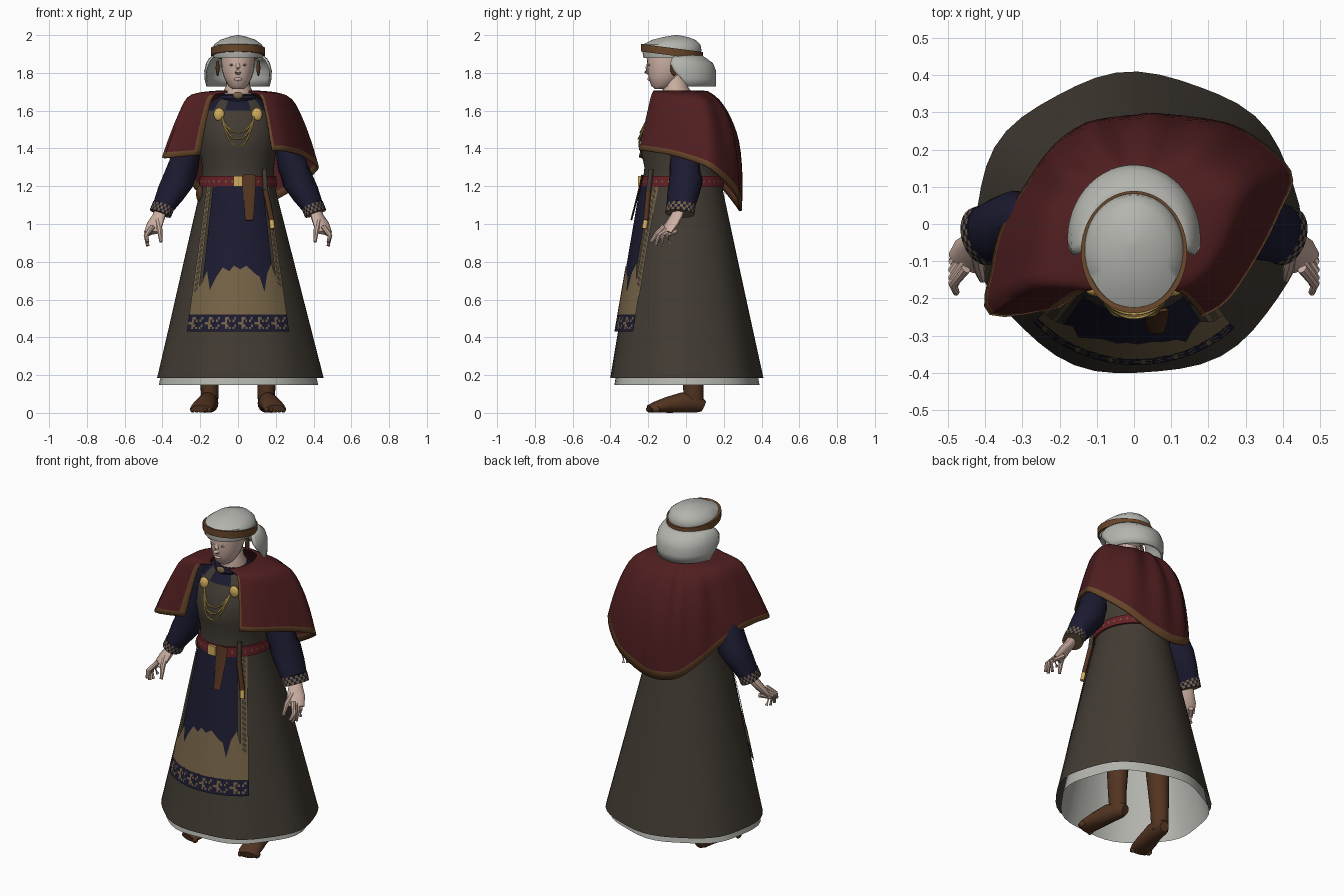
import bpy, bmesh
from math import sin, cos, pi, sqrt, radians
from mathutils import Vector

if "Cube" in bpy.data.objects:
    bpy.data.objects.remove(bpy.data.objects["Cube"])


def material(name, r, g, b):
    m = bpy.data.materials.new(name)
    m.use_nodes = True
    m.diffuse_color = (r, g, b, 1)
    m.node_tree.nodes["Principled BSDF"].inputs["Base Color"].default_value = (r, g, b, 1)
    return m


WOOL = material("grey brown wool", .054, .044, .033)
NAVY = material("navy linen", .0115, .011, .031)
RED = material("dark red wool", .08, .013, .014)
TRIM = material("brown trim", .14, .062, .023)
TAN = material("tan embroidery", .18, .125, .062)
WHITE = material("white linen", .46, .46, .43)
SKIN = material("skin", .62, .44, .37)
GOLD = material("gold", .64, .42, .11)
BELT = material("belt red", .13, .015, .019)
LEATHER = material("leather", .085, .034, .015)


def grid(name, rows, mats, rule=None, closed=True, caps=False, thick=0):
    """Skin a list of point rows; rule(i, j) picks the material slot."""
    bm = bmesh.new()
    vs = [[bm.verts.new(p) for p in row] for row in rows]
    n = len(rows[0])
    for i in range(len(rows) - 1):
        for j in range(n if closed else n - 1):
            k = (j + 1) % n
            f = bm.faces.new((vs[i][j], vs[i][k], vs[i + 1][k], vs[i + 1][j]))
            f.material_index = rule(i, j) if rule else 0
    if caps:
        bm.faces.new(vs[0])
        bm.faces.new(vs[-1]).material_index = len(mats) - 1
    bmesh.ops.recalc_face_normals(bm, faces=bm.faces)
    me = bpy.data.meshes.new(name)
    bm.to_mesh(me)
    bm.free()
    for m in mats:
        me.materials.append(m)
    me.polygons.foreach_set("use_smooth", [True] * len(me.polygons))
    me.set_sharp_from_angle(angle=radians(40))
    ob = bpy.data.objects.new(name, me)
    bpy.context.collection.objects.link(ob)
    if thick:
        mod = ob.modifiers.new("thickness", "SOLIDIFY")
        mod.thickness, mod.offset = thick, 0
    return ob


def ring(z, cx, cy, rx, ry, n=48, fold=0):
    pts = []
    for k in range(n):
        a = 2 * pi * k / n
        w = 1 + fold * cos(7 * a + 1)
        pts.append((cx + rx * w * cos(a), cy + ry * w * sin(a), z))
    return pts


def tube(name, pts, radii, mats, sides=12, rule=None):
    """Closed sleeve along a path; each radius is (sideways, upright)."""
    pts = [Vector(p) for p in pts]
    rows = []
    for i, p in enumerate(pts):
        t = pts[min(i + 1, len(pts) - 1)] - pts[max(i - 1, 0)]
        q = t.to_track_quat('Z', 'Y')
        r = radii[i] if isinstance(radii, list) else (radii, radii)
        rows.append([p + q @ Vector((r[0] * cos(2 * pi * k / sides), r[1] * sin(2 * pi * k / sides), 0))
                     for k in range(sides)])
    return grid(name, rows, mats, rule, caps=True)


def ball(name, c, r, mat):
    rows = [ring(c[2] - r[2] * cos(a), c[0], c[1], r[0] * sin(a), r[1] * sin(a), 16)
            for a in [pi * (k + .1) / 9.2 for k in range(10)]]
    return grid(name, rows, [mat], caps=True)


def box(name, c, size, mat):
    bpy.ops.mesh.primitive_cube_add(size=1, location=c, scale=size)
    bpy.context.object.name = name
    bpy.context.object.data.materials.append(mat)


# Dress body: z, centre x, centre y, half width, half depth
BODY = [(.185, .01, 0, .44, .405), (1.18, 0, -.02, .2, .215), (1.23, 0, -.02, .193, .208),
        (1.30, 0, -.03, .19, .19), (1.38, 0, -.042, .2, .195), (1.45, 0, -.05, .205, .193),
        (1.53, 0, -.04, .205, .18), (1.60, 0, -.03, .185, .155), (1.65, 0, -.03, .14, .12),
        (1.69, 0, -.04, .07, .07)]


def body(z):
    for a, b in zip(BODY, BODY[1:]):
        if z <= b[0]:
            t = (z - a[0]) / (b[0] - a[0])
            return [p + (q - p) * t for p, q in zip(a, b)]
    return list(BODY[-1])


def front(x, z, off=0):
    _, cx, cy, rx, ry = body(z)
    return Vector((x, cy - off - ry * sqrt(max(0, 1 - ((x - cx) / rx) ** 2)), z))


# Dress with shoulder straps over a navy undertunic
levels = [.185 + .995 * k / 8 for k in range(8)] + [b[0] for b in BODY[1:]]
grid("dress", [ring(*body(z), fold=.018 * max(0, 1 - z)) for z in levels], [WOOL, NAVY],
     lambda i, j: int(levels[i] > 1.59 and j not in (30, 31, 32, 39, 40, 41)))
grid("underskirt", [ring(.147, 0, 0, .42, .383, fold=.02), ring(.6, 0, 0, .325, .305),
                    ring(1.1, 0, -.02, .19, .19), ring(1.11, 0, -.02, .02, .02)], [WHITE])


# Apron plates following the skirt front
def panel(name, us, low, high, rows, mats, rule=None, off=.012):
    def point(u, t):
        z = low(u) + (high(u) - low(u)) * t
        return front(u * (.165 + (1.2 - z) * .137), z, off)
    grid(name, [[point(u, k / rows) for u in us] for k in range(rows + 1)], mats, rule, closed=False)


def span(a, b, n):
    return [a + (b - a) * k / n for k in range(n + 1)]


ZIG = [(-1, .64), (-.93, .64), (-.82, .69), (-.72, .75), (-.62, .65), (-.5, .72), (-.36, .77), (-.2, .75),
       (-.1, .78), (.05, .76), (.2, .78), (.38, .74), (.5, .72), (.58, .64), (.68, .74), (.8, .79), (.9, .68), (1, .66)]
ztop = dict(ZIG)
panel("apron", span(-.8, .8, 20), lambda u: .53, lambda u: 1.2, 10, [NAVY])
panel("apron_lower", [u for u, _ in ZIG], lambda u: .52, lambda u: ztop[u], 4, [TAN], off=.016)
panel("apron_hem_band", span(-1, 1, 54), lambda u: .43, lambda u: .52, 7, [NAVY, TAN],
      lambda i, j: int(0 < i < 6 and (i * j + j // 3 + i) % 3 == 0), off=.016)
for s in (1, -1):
    panel("apron_side_strip", span(s * .86, s, 4), lambda u: .62, lambda u: 1.2, 60, [WOOL, TAN],
          lambda i, j: int(j in (0, 3) or (i + j) % 3 == 0))

# Studded belt with buckle, hanging end, knife and pouch
grid("belt", [ring(z, 0, -.02, .197 + o, .212 + o, 144) for z, o in
              ((1.195, -.01), (1.197, .01), (1.221, .008), (1.231, .007), (1.253, .004), (1.255, -.015))],
     [BELT, TAN], lambda i, j: int(i == 2 and j % 4 == 0))
box("buckle", (0, -.246, 1.226), (.05, .014, .056), GOLD)
tube("belt_end", [front(.06, z, .016 + (1.26 - z) * .08) for z in (1.26, 1.2, 1.1, 1.02)],
     [(.034, .006), (.034, .006), (.028, .005), (.022, .005)], [LEATHER], 8)
tube("knife_handle", [front(.14, 1.29, .025), front(.145, 1.18, .03)], .013, [WOOL])
tube("knife_sheath", [front(.145, 1.18, .03), front(.178, 1.02, .03)], .014, [LEATHER])
tube("sheath_tip", [front(.178, 1.02, .03), front(.183, .975, .03)], .013, [GOLD])
ball("pouch", (-.2, -.07, 1.16), (.022, .04, .045), LEATHER)

# Brooches, chains and neck clasp
for s in (1, -1):
    ball("oval_brooch", front(.1 * s, 1.58, .008), (.029, .016, .035), GOLD)
for drop in (.08, .115, .155):
    tube("chain", [front(.085 * u, 1.565 - drop * (1 - abs(u) ** 2.5), .009) for u in span(-1, 1, 16)],
         .0045, [GOLD], 6)
ball("neck_clasp", (0, -.165, 1.68), (.028, .014, .02), TAN)
tube("neckline", [(.08 * cos(a), -.05 - .085 * sin(a), 1.665) for a in span(0, pi, 12)], .022, [NAVY], 8)

# Cape: hem path from one front corner around the back to the other
HEM = [(-.2, -.22, 1.365), (-.385, -.24, 1.35), (-.38, -.12, 1.355), (-.35, 0, 1.34), (-.29, .1, 1.27),
       (-.22, .2, 1.18), (-.13, .265, 1.1), (0, .288, 1.07), (.14, .285, 1.1), (.29, .25, 1.18),
       (.418, .14, 1.285), (.39, .04, 1.33), (.33, -.08, 1.365), (.25, -.2, 1.385), (.18, -.245, 1.39)]
# Outward share and drop share from neck to hem, over the shoulder and down the back
SHOULDER = [(0, 0), (.33, .025), (.56, .1), (.72, .36), (.87, .68), (1, 1)]
BACK = [(0, 0), (.3, .07), (.6, .21), (.86, .42), (.98, .7), (1, 1)]


def spline(path, t):
    i = min(int(t), len(path) - 2)
    f = t - i
    a, b, c, d = (Vector(path[min(max(i + k, 0), len(path) - 1)]) for k in (-1, 0, 1, 2))
    return b + (c - a) * (f / 2) + (a * 2 - b * 5 + c * 4 - d) * (f * f / 2) + (b * 3 - a - c * 3 + d) * (f ** 3 / 2)


def cape_point(j, s):
    end, a = spline(HEM, j / 4), radians(150) * (j / 28 - 1)
    top = Vector((.11 * sin(a), -.04 + .15 * cos(a), 1.7))
    out, drop = spline(SHOULDER, s * 5).lerp(spline(BACK, s * 5), max(0, cos(a)) ** 2)
    p = top.lerp(end, out)
    p.z = top.z + (end.z - top.z) * drop
    # the front edges lean forward steadily
    p.y = top.y + (end.y - top.y) * (out + (drop - out) * max(0, -cos(a)))
    fold = .012 * sin(a * 13) * sin(pi * s) * max(0, cos(a))
    return p + Vector((sin(a), cos(a), 0)) * fold


ROWS = 15
grid("cape", [[cape_point(j, i / ROWS) for j in range(57)] for i in range(ROWS + 1)], [RED, TRIM],
     lambda i, j: int(i == ROWS - 1 or (j in (0, 55) and i > 4)), closed=False, thick=.012)

# Arms, hands, legs and feet, mirrored
for s in (1, -1):
    def side(*pts):
        return [(s * x, y, z) for x, y, z in pts]

    tube("sleeve", side((.16, -.025, 1.6), (.215, -.02, 1.52), (.26, -.02, 1.41), (.288, -.008, 1.31), (.317, 0, 1.23),
                        (.358, -.015, 1.16), (.394, -.028, 1.095)),
         [(.05, .05), (.06, .06), (.057, .067), (.08, .08), (.09, .084), (.086, .072), (.078, .056)], [NAVY], 20)
    tube("cuff", side((.393, -.027, 1.1), (.399, -.029, 1.085), (.405, -.031, 1.07), (.411, -.033, 1.055)),
         [(.08, .057)] * 4, [NAVY, TAN], 32, lambda i, j: (i + j) % 2)
    tube("palm", side((.4, -.03, 1.09), (.42, -.05, 1.04), (.44, -.075, 1.0), (.46, -.105, .955)),
         [(.034, .028), (.04, .026), (.05, .024), (.046, .016)], [SKIN])
    for k, (y, z) in enumerate(((-.185, .905), (-.16, .885), (-.125, .882), (-.085, .895))):
        tube("finger", side((.452, -.12 + k * .022, .985 - k * .008), (.487, y * .6 - .05, .94), (.478, y, z)),
             [(.014, .014), (.013, .013), (.009, .009)], [SKIN], 8)
    tube("thumb", side((.425, -.08, 1.02), (.415, -.125, .97), (.408, -.15, .905)),
         [(.018, .016), (.015, .014), (.009, .009)], [SKIN], 8)
    grid("leg", [ring(z, s * x, y, rx, ry, 20) for z, x, y, rx, ry in (
        (.03, .148, .045, .042, .045), (.09, .15, .04, .046, .052), (.16, .151, .037, .048, .055),
        (.45, .14, .03, .065, .07), (.9, .12, 0, .085, .085))], [LEATHER], caps=True)
    tube("foot", side((.14, .092, .035), (.147, .06, .05), (.16, -.02, .055), (.178, -.1, .042), (.19, -.165, .03),
                      (.197, -.195, .022)),
         [(.026, .03), (.044, .05), (.05, .054), (.058, .042), (.06, .029), (.052, .02)], [LEATHER], 16)
    for k in range(5):
        ball("toe", (s * (.152 + k * .022), -.19 + k * .008, .019), (.014, .022, .018), LEATHER)
    # Face side details
    ball("eye", (s * .034, -.196, 1.842), (.012, .007, .005), WHITE)
    ball("pupil", (s * .034, -.201, 1.842), (.004, .003, .004), LEATHER)
    ball("hair_braid", (s * .108, -.065, 1.825), (.01, .018, .042), LEATHER)

# Head and neck
grid("head", [ring(1.715, 0, -.135, .03, .03, 24), ring(1.732, 0, -.125, .052, .06, 24),
              ring(1.775, 0, -.11, .074, .088, 24), ring(1.82, 0, -.1, .086, .104, 24),
              ring(1.88, 0, -.09, .09, .118, 24), ring(1.93, 0, -.08, .09, .12, 24)], [SKIN], caps=True)
grid("neck", [ring(z, 0, y, r, r, 20) for z, y, r in ((1.6, -.04, .07), (1.7, -.05, .078), (1.73, -.055, .064),
                                                      (1.8, -.06, .06))], [SKIN], caps=True)
tube("nose", [(0, -.198, 1.855), (0, -.206, 1.825), (0, -.212, 1.806), (0, -.198, 1.795)],
     [(.01, .006), (.012, .01), (.016, .011), (.012, .006)], [SKIN], 10)
ball("lips", (0, -.194, 1.767), (.022, .01, .009), SKIN)

# Headcloth: cap, hanging veil below the band, and band
grid("cap", [ring(*r) for r in ((1.88, 0, -.075, .128, .15), (1.92, 0, -.075, .136, .157),
     (1.95, 0, -.075, .127, .152), (1.975, 0, -.065, .093, .115), (1.99, 0, -.055, .05, .065),
     (2, 0, -.05, .008, .01))], [WHITE], caps=True)
veil = [(1.893, .124, .115, 98), (1.872, .15, .145, 104), (1.848, .164, .178, 104), (1.81, .173, .193, 97),
        (1.77, .172, .194, 86), (1.728, .168, .194, 74)]
grid("veil", [[(rx * sin(a), -.04 + ry * cos(a), z) for a in span(-radians(d), radians(d), 28)]
              for z, rx, ry, d in veil], [WHITE], closed=False, thick=.012)


def band_row(o, h):
    return [(x, y, z - .13 * (y + .075)) for x, y, z in ring(1.912 + h, 0, -.075, .136 + o, .157 + o)]


grid("headband", [band_row(-.012, -.02), band_row(.007, -.02), band_row(.007, .02), band_row(-.012, .02)], [TRIM])
